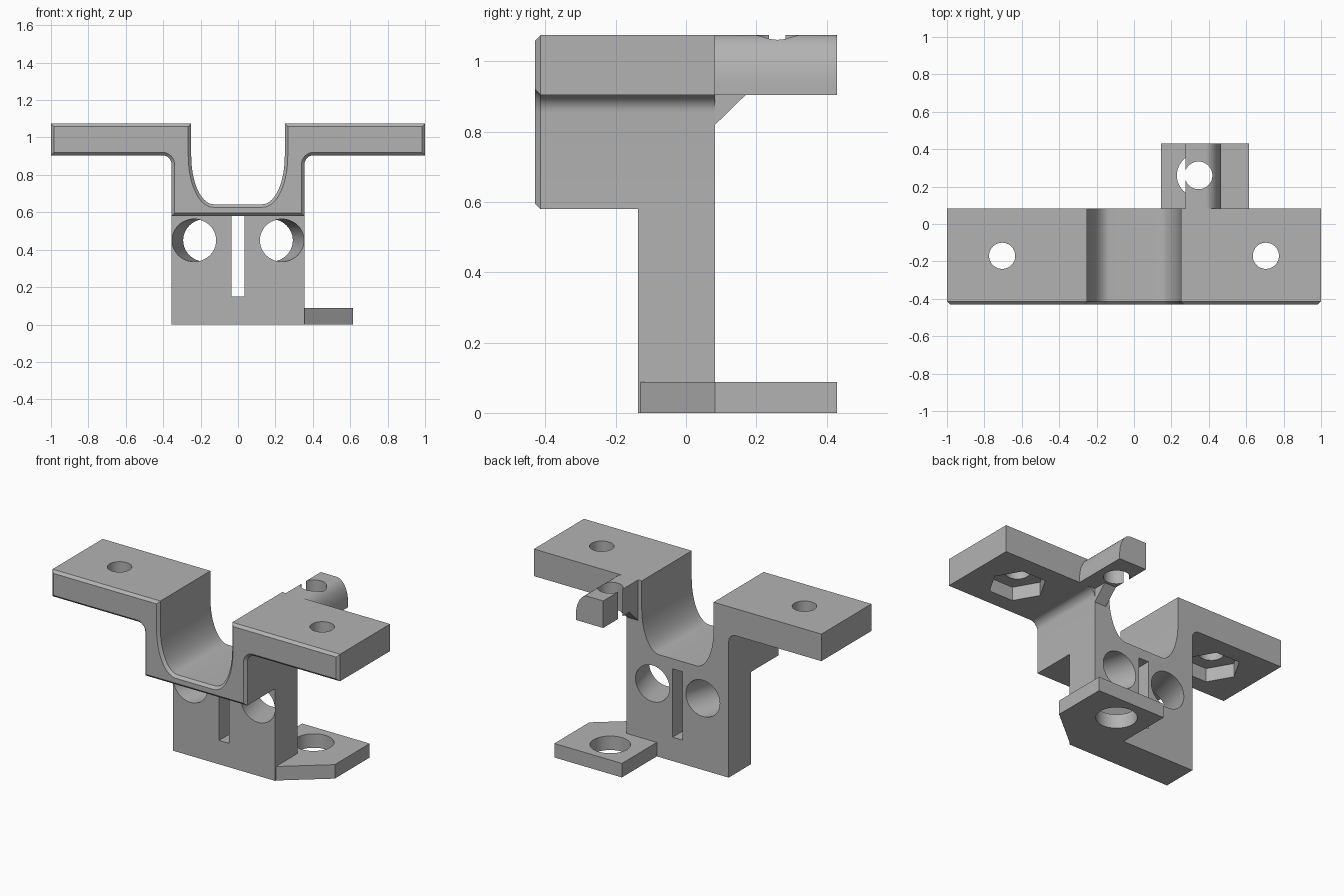
import bpy
import bmesh
from math import cos, sin, pi, radians, atan2
from mathutils import Matrix, Vector

cube = bpy.data.objects.get("Cube")
if cube:
    bpy.data.objects.remove(cube, do_unlink=True)

grey = bpy.data.materials.new("plain_grey")
grey.use_nodes = True
colour = (0.45, 0.45, 0.45, 1)
grey.diffuse_color = colour
grey.node_tree.nodes["Principled BSDF"].inputs["Base Color"].default_value = colour


def make_object(name, bm):
    bmesh.ops.recalc_face_normals(bm, faces=bm.faces)
    mesh = bpy.data.meshes.new(name)
    bm.to_mesh(mesh)
    bm.free()
    mesh.materials.append(grey)
    obj = bpy.data.objects.new(name, mesh)
    bpy.context.collection.objects.link(obj)
    return obj


def prism(name, points, axis, start, end, chamfer=0):
    """Extrude a 2D outline along an axis, optionally chamfering the start rim."""
    place = {"x": lambda p, d: (d, p[0], p[1]),
             "y": lambda p, d: (p[0], d, p[1]),
             "z": lambda p, d: (p[0], p[1], d)}[axis]
    bm = bmesh.new()
    face = bm.faces.new([bm.verts.new(place(p, start)) for p in points])
    rim = list(face.edges)
    result = bmesh.ops.extrude_face_region(bm, geom=[face], use_keep_orig=True)
    moved = [g for g in result["geom"] if isinstance(g, bmesh.types.BMVert)]
    bmesh.ops.translate(bm, verts=moved, vec=Vector(place((0, 0), end - start)))
    bmesh.ops.recalc_face_normals(bm, faces=bm.faces)
    if chamfer:
        bmesh.ops.bevel(bm, geom=rim, offset=chamfer, segments=1,
                        affect="EDGES", clamp_overlap=False)
    return make_object(name, bm)


def rod(name, centre, radius, depth, sides=48, rotation=None):
    bm = bmesh.new()
    matrix = Matrix.Translation(centre) @ (rotation or Matrix())
    bmesh.ops.create_cone(bm, cap_ends=True, segments=sides, radius1=radius,
                          radius2=radius, depth=depth, matrix=matrix)
    return make_object(name, bm)


def cut(obj, cutters):
    bpy.context.view_layer.objects.active = obj
    for cutter in cutters:
        cutter.hide_render = True
        mod = obj.modifiers.new("cut", "BOOLEAN")
        mod.operation = "DIFFERENCE"
        mod.solver = "EXACT"
        mod.object = cutter
        bpy.ops.object.modifier_apply(modifier=mod.name)
        bpy.data.objects.remove(cutter, do_unlink=True)


def arc(cx, cz, rx, rz, start, end, steps):
    angles = [radians(start + (end - start) * i / steps) for i in range(steps + 1)]
    return [(cx + rx * cos(a), cz + rz * sin(a)) for a in angles]


def rectangle(a, b, c, d):
    return [(a, c), (b, c), (b, d), (a, d)]


BACK = 0.083
TOP, UNDER, FLOOR = 1.075, 0.905, 0.58

# Upper bracket: two wings around a rounded trough, chamfered front rim
half = arc(0.13, 0.9, 0.12, 0.257, -90, 0, 14)
half += [(0.25, TOP), (1, TOP), (1, UNDER)]
half += arc(0.405, 0.855, 0.05, 0.05, 90, 180, 8)
half += [(0.355, FLOOR)]
outline = half + [(-x, z) for x, z in reversed(half)]
bracket = prism("upper_bracket", outline, "y", -0.43, BACK, chamfer=0.016)

# Bolt holes with hexagonal nut pockets below
tools = []
for side in (-1, 1):
    spot = (0.705 * side, -0.17)
    tools.append(rod("bolt_cutter", (*spot, 1), 0.07, 0.5))
    hexagon = [(spot[0] + 0.165 * cos(i * pi / 3), spot[1] + 0.165 * sin(i * pi / 3))
               for i in range(6)]
    tools.append(prism("nut_cutter", hexagon, "z", 0.8, 0.99))
cut(bracket, tools)

# Lower block with a slot and two holes converging towards the back
block = prism("lower_block", rectangle(-0.355, 0.355, 0, FLOOR), "y", -0.137, BACK)
tools = [prism("slot_cutter", rectangle(-0.035, 0.035, 0.15, FLOOR + 0.1), "y", -0.3, 0.3)]
for side in (-1, 1):
    turn = Matrix.Rotation(side * atan2(0.06, 0.22), 4, "Z") @ Matrix.Rotation(pi / 2, 4, "X")
    tools.append(rod("hole_cutter", (0.205 * side, -0.027, 0.45), 0.114, 0.6, rotation=turn))
cut(block, tools)

# Foot tab with a large hole, tapering into the block's front corner
tab_outline = [(0.355, -0.13), (0.615, BACK), (0.615, 0.43), (0.145, 0.43),
               (0.145, BACK), (0.355, BACK)]
tab = prism("foot_tab", tab_outline, "z", 0, 0.088)
cut(tab, [rod("tab_cutter", (0.345, 0.26, 0), 0.116, 0.5)])

# Rear clip with one rounded side and a vertical hole
clip_outline = [(0.275, TOP), (0.275, UNDER), (0.465, UNDER)]
clip_outline += arc(0.385, 0.935, 0.08, 0.14, 0, 90, 14)
clip = prism("rear_clip", clip_outline, "y", BACK, 0.43)
cut(clip, [rod("clip_cutter", (0.345, 0.26, 1), 0.074, 0.5)])

# Sloped gusset under the clip
gusset = prism("clip_gusset", [(BACK, 0.82), (0.17, UNDER), (BACK, UNDER)],
               "x", 0.275, 0.355)

for obj in (bracket, block, tab, clip, gusset):
    bpy.ops.object.select_all(action="DESELECT")
    obj.select_set(True)
    bpy.context.view_layer.objects.active = obj
    bpy.ops.object.shade_smooth_by_angle(angle=radians(25))
